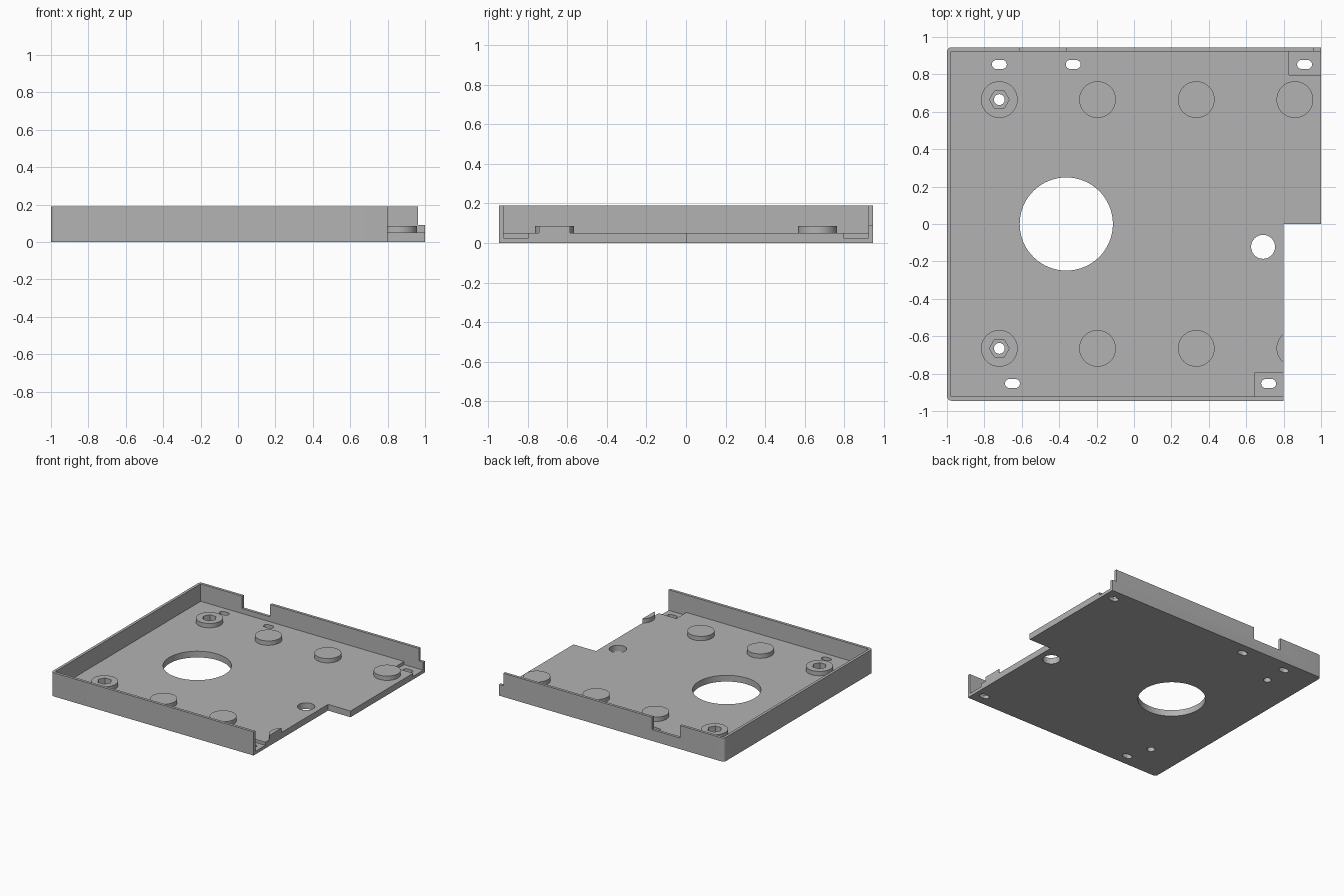
import bpy
from math import cos, sin, pi, radians

cube = bpy.data.objects.get("Cube")
if cube:
    bpy.data.objects.remove(cube, do_unlink=True)

grey = bpy.data.materials.new("light grey plastic")
grey.use_nodes = True
GREY = (0.45, 0.45, 0.45, 1)
grey.diffuse_color = GREY
grey.node_tree.nodes["Principled BSDF"].inputs["Base Color"].default_value = GREY


def arc(cx, cy, r, start, end, steps):
    """Points on an arc, angles in degrees."""
    angles = [radians(start + (end - start) * i / steps) for i in range(steps + 1)]
    return [(cx + r * cos(a), cy + r * sin(a)) for a in angles]


def circle(cx, cy, r, sides=64):
    return arc(cx, cy, r, 0, 360, sides)[:-1]


def rect(x0, x1, y0, y1):
    return [(x0, y0), (x1, y0), (x1, y1), (x0, y1)]


def slot(cx, cy, half_length=0.04, r=0.024):
    d = half_length - r
    return arc(cx + d, cy, r, -90, 90, 12) + arc(cx - d, cy, r, 90, 270, 12)


def prism(name, outline, z0, z1):
    """Extrude a counter-clockwise outline from z0 to z1."""
    n = len(outline)
    verts = [(x, y, z) for z in (z0, z1) for x, y in outline]
    faces = [tuple(reversed(range(n))), tuple(range(n, 2 * n))]
    faces += [(i, (i + 1) % n, n + (i + 1) % n, n + i) for i in range(n)]
    mesh = bpy.data.meshes.new(name)
    mesh.from_pydata(verts, [], faces)
    mesh.materials.append(grey)
    obj = bpy.data.objects.new(name, mesh)
    bpy.context.collection.objects.link(obj)
    return obj


def combine(target, outline, z0, z1, operation="DIFFERENCE"):
    """Apply one boolean step and discard its helper."""
    helper = prism("helper", outline, z0, z1)
    helper.hide_render = True
    mod = target.modifiers.new("step", "BOOLEAN")
    mod.operation = operation
    mod.solver = "EXACT"
    mod.object = helper
    bpy.context.view_layer.objects.active = target
    bpy.ops.object.modifier_apply(modifier=mod.name)
    bpy.data.objects.remove(helper, do_unlink=True)


DEPTH, HEIGHT, FLOOR, LOW = 0.945, 0.19, 0.05, 0.09
INNER = 0.923
BOSS_Y, SLOT_Y = 0.665, 0.853
BELOW, ABOVE, OUT = -0.1, 0.4, 1.2

# Outer block with rounded left corners, hollowed and open on the right
r = 0.025
outline = ([(1, -DEPTH), (1, DEPTH)]
           + arc(-1 + r, DEPTH - r, r, 90, 180, 8)
           + arc(-1 + r, -DEPTH + r, r, 180, 270, 8))
tray = prism("tray", outline, 0, HEIGHT)
combine(tray, rect(-0.978, OUT, -INNER, INNER), FLOOR, ABOVE)

# Round support bosses
for y in (-BOSS_Y, BOSS_Y):
    for x in (-0.72, -0.195, 0.333, 0.86):
        combine(tray, circle(x, y, 0.098), 0.035, 0.085, "UNION")

# Cut-away front right corner, and notches in the back wall
combine(tray, rect(0.8, OUT, -OUT, 0), BELOW, ABOVE)
combine(tray, rect(-0.61, -0.36, 0.9, OUT), LOW, ABOVE)
combine(tray, rect(0.962, OUT, 0.9, OUT), LOW, ABOVE)

# Thin corner pockets around the right-hand slots
combine(tray, rect(0.83, OUT, 0.796, INNER), 0.025, ABOVE)
combine(tray, rect(0.643, OUT, -INNER, -0.796), 0.025, ABOVE)

# Large opening and cable hole
combine(tray, circle(-0.362, 0, 0.249, 96), BELOW, ABOVE)
combine(tray, circle(0.69, -0.122, 0.064), BELOW, ABOVE)

# Screw holes with hexagonal nut recesses
for y in (-BOSS_Y, BOSS_Y):
    combine(tray, circle(-0.72, y, 0.029, 32), BELOW, ABOVE)
    combine(tray, circle(-0.72, y, 0.053, 6), 0.035, ABOVE)

# Mounting slots
for x, y in ((-0.72, SLOT_Y), (-0.325, SLOT_Y), (0.912, SLOT_Y),
             (-0.65, -SLOT_Y), (0.72, -SLOT_Y)):
    combine(tray, slot(x, y), BELOW, ABOVE)

# Smooth the round walls, keep edges sharp
bpy.ops.object.select_all(action="DESELECT")
tray.select_set(True)
bpy.context.view_layer.objects.active = tray
bpy.ops.object.shade_smooth_by_angle(angle=radians(30))
